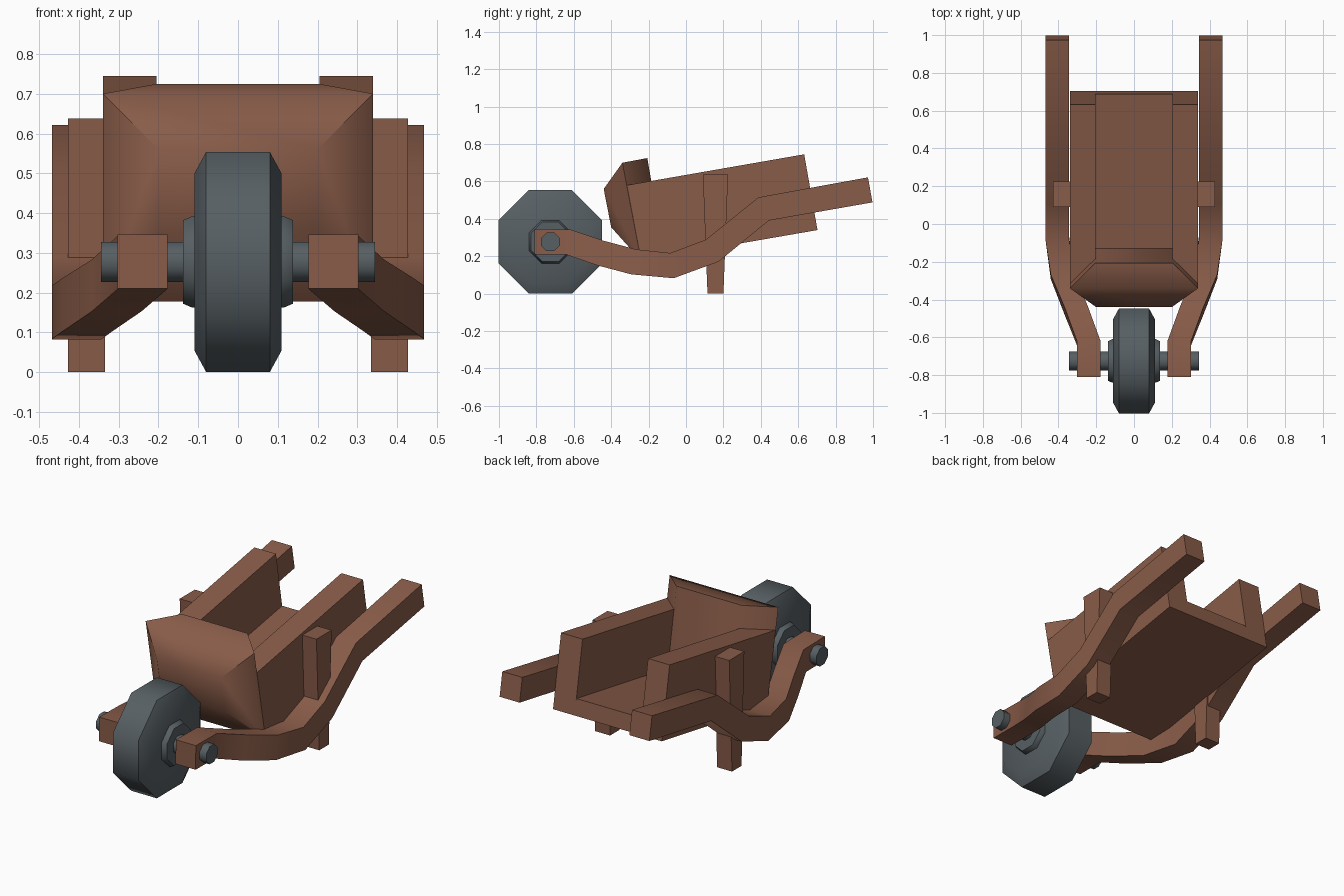
import bpy, bmesh, math
from mathutils import Vector

if "Cube" in bpy.data.objects:
    bpy.data.objects.remove(bpy.data.objects["Cube"], do_unlink=True)


def material(name, color):
    mat = bpy.data.materials.new(name)
    mat.use_nodes = True
    mat.diffuse_color = color
    mat.node_tree.nodes["Principled BSDF"].inputs["Base Color"].default_value = color
    return mat


wood = material("brown wood", (0.25, 0.107, 0.066, 1))
iron = material("dark grey iron", (0.095, 0.115, 0.125, 1))


def finish(bm, name, mat, smooth_angle=50):
    bmesh.ops.recalc_face_normals(bm, faces=bm.faces[:])
    mesh = bpy.data.meshes.new(name)
    bm.to_mesh(mesh)
    bm.free()
    mesh.materials.append(mat)
    obj = bpy.data.objects.new(name, mesh)
    bpy.context.collection.objects.link(obj)
    bpy.ops.object.select_all(action='DESELECT')
    obj.select_set(True)
    bpy.context.view_layer.objects.active = obj
    bpy.ops.object.shade_smooth_by_angle(angle=math.radians(smooth_angle))
    return obj


def prism(name, x0, x1, outline, mat):
    """Extrude a side outline of (y, z) points from x0 to x1."""
    bm = bmesh.new()
    a = [bm.verts.new((x0, y, z)) for y, z in outline]
    b = [bm.verts.new((x1, y, z)) for y, z in outline]
    bm.faces.new(a)
    bm.faces.new(b[::-1])
    for i in range(len(a)):
        j = (i + 1) % len(a)
        bm.faces.new((a[i], b[i], b[j], a[j]))
    return finish(bm, name, mat)


def lathe(name, profile, center, mat, sides=8):
    """Turn (x, apothem) points around the x axis, with flats at top and bottom."""
    bm = bmesh.new()
    rings = []
    for x, apothem in profile:
        r = apothem / math.cos(math.pi / sides)
        turns = [(k + 0.5) * math.tau / sides for k in range(sides)]
        rings.append([bm.verts.new(center + Vector((x, r * math.cos(t), r * math.sin(t))))
                      for t in turns])
    for a, b in zip(rings, rings[1:]):
        for i in range(sides):
            j = (i + 1) % sides
            bm.faces.new((a[i], a[j], b[j], b[i]))
    bm.faces.new(rings[0])
    bm.faces.new(rings[-1])
    return finish(bm, name, mat)


def beam(name, path, half_width, half_height, side):
    """Sweep a rectangle along a path, mitring its pitch at each bend."""
    bm = bmesh.new()
    pts = [Vector(p) for p in path]
    rings = []
    for i, p in enumerate(pts):
        before = pts[i] - pts[max(i - 1, 0)]
        after = pts[min(i + 1, len(pts) - 1)] - pts[i]
        tangent = Vector((0, before.y, before.z)).normalized() + Vector((0, after.y, after.z)).normalized()
        tangent.normalize()
        up = Vector((0, -tangent.z, tangent.y)) * half_height
        across = Vector((half_width, 0, 0))
        corners = (p + across + up, p - across + up, p - across - up, p + across - up)
        rings.append([bm.verts.new((side * c.x, c.y, c.z)) for c in corners])
    for a, b in zip(rings, rings[1:]):
        for i in range(4):
            j = (i + 1) % 4
            bm.faces.new((a[i], a[j], b[j], b[i]))
    bm.faces.new(rings[0])
    bm.faces.new(rings[-1])
    return finish(bm, name, wood)


# Wheel, hub and axle
hub_center = Vector((0, -0.725, 0.277))


def mirrored(half):
    return [(-x, r) for x, r in half] + [(x, r) for x, r in reversed(half)]


lathe("wheel", mirrored([(0.11, 0.222), (0.08, 0.277)]), hub_center, iron)
lathe("hub", mirrored([(0.138, 0.105), (0.115, 0.115)]), hub_center, iron)
lathe("axle", mirrored([(0.345, 0.05)]), hub_center, iron)

# Tray: tilted floor, thick side walls, open back
bottom_front, bottom_back = (-0.24, 0.177), (0.703, 0.34)
prism("tray_floor", -0.34, 0.34,
      [bottom_front, bottom_back, (0.687, 0.43), (-0.257, 0.267)], wood)
for side, label in ((1, "left"), (-1, "right")):
    prism("tray_wall_" + label, side * 0.205, side * 0.34,
          [bottom_front, bottom_back, (0.632, 0.745), (-0.316, 0.58)], wood)

# Front board: bulging outward, mitred towards the inside
bm = bmesh.new()
for side in (1, -1):
    outer = [(0.34, -0.34, 0.70), (0.34, *bottom_front)]
    bulge = [(0.2, -0.44, 0.56), (0.2, -0.40, 0.355)]
    inner = [(0.205, -0.207, 0.725), (0.205, -0.13, 0.285)]
    for x, y, z in outer + bulge + inner:
        bm.verts.new((side * x, y, z))
bmesh.ops.convex_hull(bm, input=bm.verts[:])
bmesh.ops.dissolve_limit(bm, angle_limit=0.03, verts=bm.verts[:], edges=bm.edges[:])
finish(bm, "tray_front_board", wood)

# Curved shafts that run from the axle to the handles, and the legs
shaft_path = [(0.24, -0.81, 0.278), (0.24, -0.63, 0.276), (0.305, -0.46, 0.218),
              (0.378, -0.28, 0.17), (0.406, -0.075, 0.15), (0.406, 0.14, 0.23),
              (0.406, 0.415, 0.453), (0.406, 0.985, 0.555)]
for side, label in ((1, "left"), (-1, "right")):
    beam("shaft_" + label, shaft_path, 0.0625, 0.068, side)
    prism("leg_" + label, side * 0.335, side * 0.428,
          [(0.115, 0), (0.2, 0), (0.225, 0.638), (0.09, 0.638)], wood)
